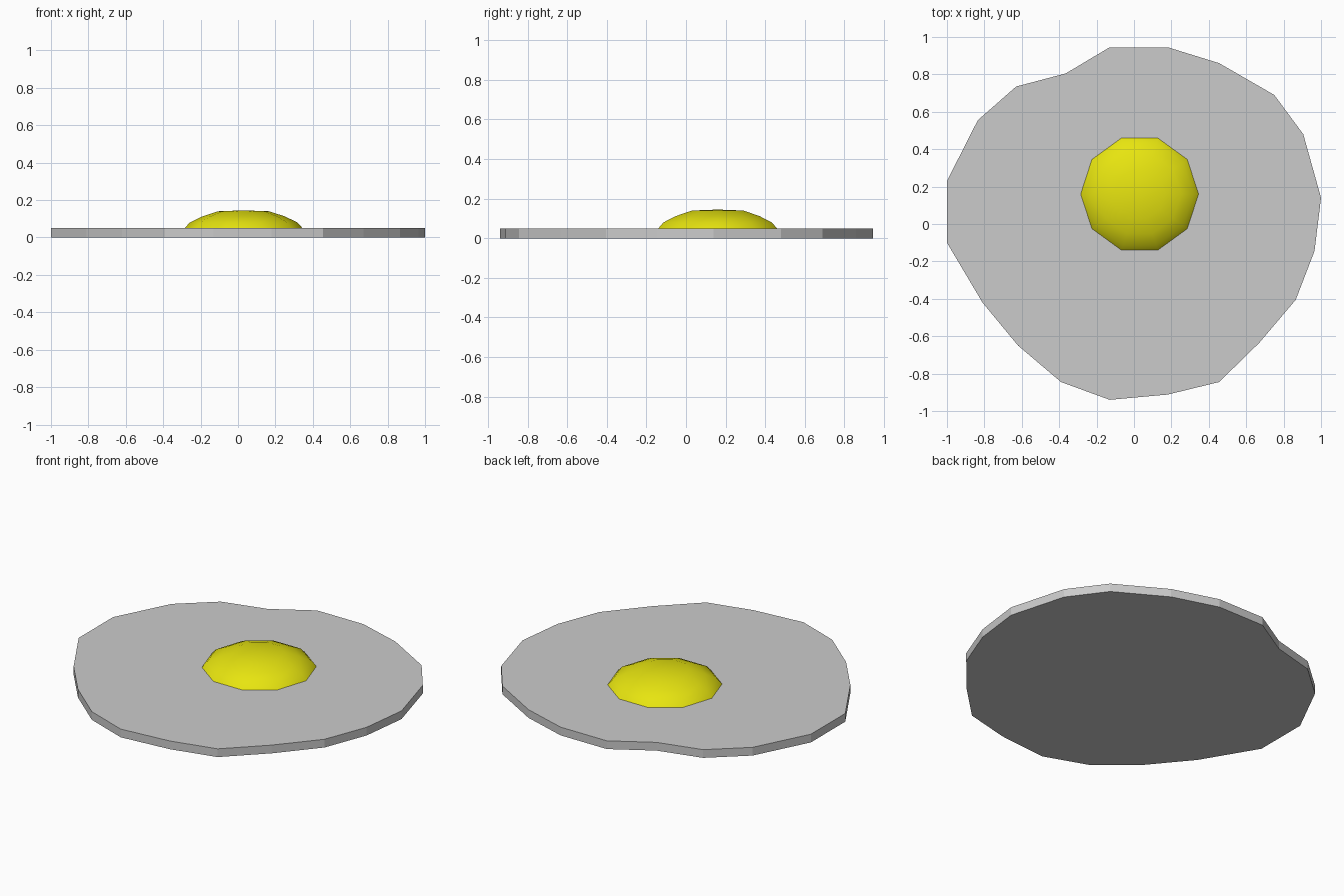
import bpy, bmesh
from math import cos, sin, pi, radians

if "Cube" in bpy.data.objects:
    bpy.data.objects.remove(bpy.data.objects["Cube"])


def make_object(name, bm):
    bmesh.ops.recalc_face_normals(bm, faces=bm.faces)
    mesh = bpy.data.meshes.new(name)
    bm.to_mesh(mesh)
    bm.free()
    obj = bpy.data.objects.new(name, mesh)
    bpy.context.collection.objects.link(obj)
    return obj


# Egg white: irregular outline extruded into a thin slab
outline = [(-0.13, 0.945), (0.18, 0.945), (0.455, 0.86), (0.75, 0.69), (0.905, 0.48),
           (1.0, 0.14), (0.965, -0.145), (0.865, -0.405), (0.67, -0.635), (0.455, -0.845),
           (0.18, -0.912), (-0.13, -0.94), (-0.39, -0.845), (-0.62, -0.65), (-0.81, -0.42),
           (-1.0, -0.1), (-1.0, 0.23), (-0.835, 0.555), (-0.63, 0.735), (-0.365, 0.805)]
bm = bmesh.new()
base = bm.faces.new([bm.verts.new((x, y, 0)) for x, y in outline])
top = bmesh.ops.extrude_face_region(bm, geom=[base], use_keep_orig=True)
bmesh.ops.translate(bm, vec=(0, 0, 0.05),
                    verts=[g for g in top["geom"] if isinstance(g, bmesh.types.BMVert)])
make_object("egg_white", bm)

# Yolk: ten-sided low dome sitting on the white
SIDES, CX, CY = 10, 0.03, 0.16
profile = [(0.315, 0.05), (0.288, 0.08), (0.222, 0.112), (0.137, 0.14)]
bm = bmesh.new()
rings = [[bm.verts.new((CX + r * cos(2 * pi * i / SIDES), CY + r * sin(2 * pi * i / SIDES), z))
          for i in range(SIDES)] for r, z in profile]
tip = bm.verts.new((CX, CY, 0.145))
for i in range(SIDES):
    j = (i + 1) % SIDES
    for a, b in zip(rings, rings[1:]):
        bm.faces.new((a[i], a[j], b[j], b[i]))
    bm.faces.new((rings[-1][i], rings[-1][j], tip))
bm.faces.new(rings[0])
yolk = make_object("yolk", bm)
for poly in yolk.data.polygons:
    poly.use_smooth = True
bpy.context.view_layer.objects.active = yolk
yolk.select_set(True)
bpy.ops.object.shade_smooth_by_angle(angle=radians(60))

yellow = bpy.data.materials.new("yolk_yellow")
yellow.diffuse_color = (0.8, 0.78, 0.005, 1)
yellow.use_nodes = True
yellow.node_tree.nodes["Principled BSDF"].inputs["Base Color"].default_value = yellow.diffuse_color
yolk.data.materials.append(yellow)
